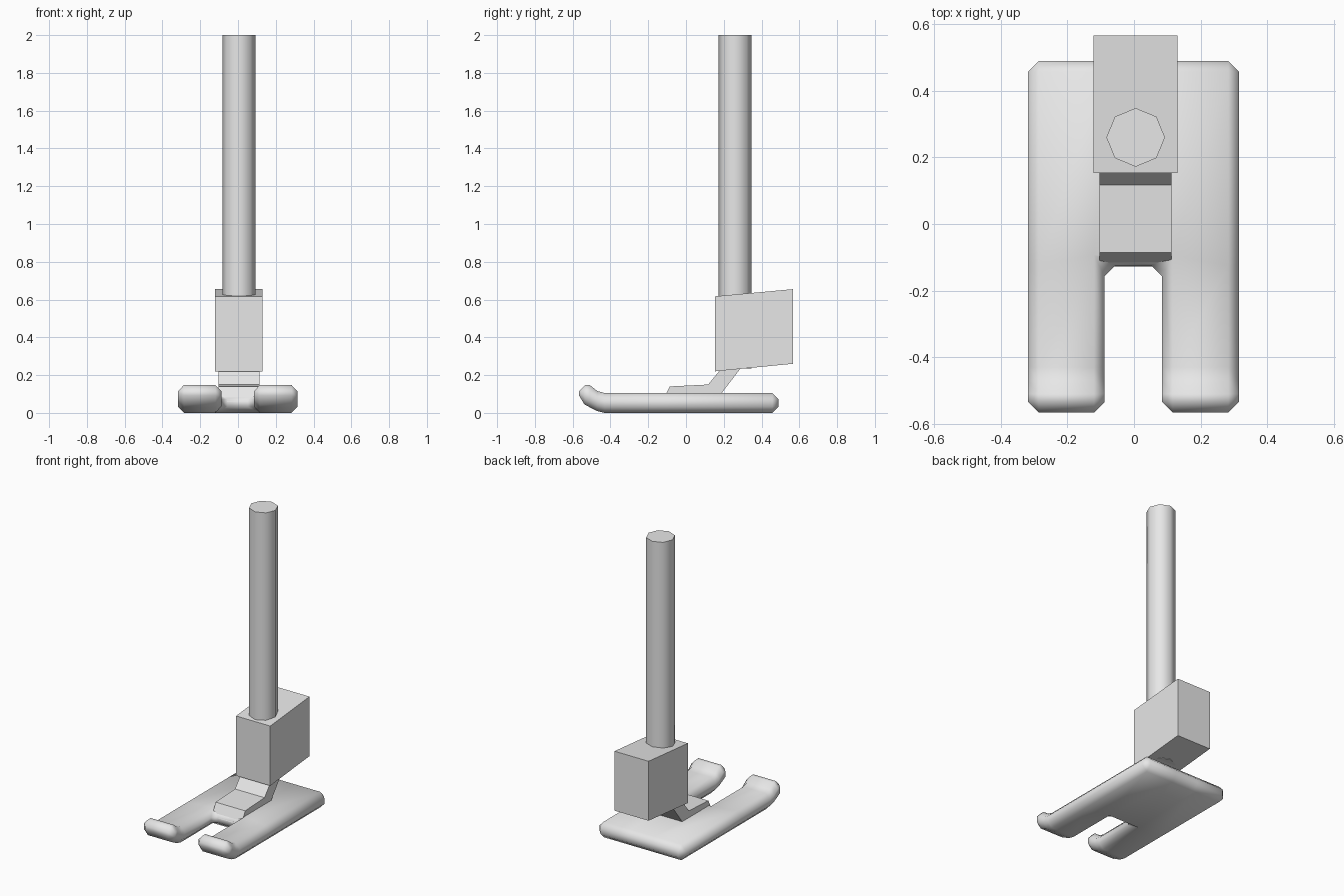
import bpy
import bmesh
from math import radians

cube = bpy.data.objects.get("Cube")
if cube:
    bpy.data.objects.remove(cube)

# One plain grey metal for everything
metal = bpy.data.materials.new("light_grey_metal")
metal.use_nodes = True
grey = (0.8, 0.8, 0.8, 1)
metal.diffuse_color = grey
metal.node_tree.nodes["Principled BSDF"].inputs["Base Color"].default_value = grey


def add_object(name, bm):
    bmesh.ops.recalc_face_normals(bm, faces=bm.faces)
    mesh = bpy.data.meshes.new(name)
    bm.to_mesh(mesh)
    bm.free()
    mesh.materials.append(metal)
    obj = bpy.data.objects.new(name, mesh)
    bpy.context.collection.objects.link(obj)
    return obj


def smooth(obj, angle):
    bpy.ops.object.select_all(action="DESELECT")
    obj.select_set(True)
    bpy.context.view_layer.objects.active = obj
    bpy.ops.object.shade_smooth_by_angle(angle=radians(angle))


def side_prism(name, profile, x0, x1):
    """Extrude a (y, z) side profile from x0 to x1."""
    bm = bmesh.new()
    face = bm.faces.new([bm.verts.new((x0, y, z)) for y, z in profile])
    geom = bmesh.ops.extrude_face_region(bm, geom=[face])["geom"]
    verts = [g for g in geom if isinstance(g, bmesh.types.BMVert)]
    bmesh.ops.translate(bm, verts=verts, vec=(x1 - x0, 0, 0))
    return add_object(name, bm)


# Forked sole: flat plate with two upturned toes, rounded along every rim
xs = [-0.318, -0.088, 0.084, 0.315]
stations = [  # y, bottom z, top z
    (-0.566, 0.06, 0.148),
    (-0.51, 0.03, 0.148),
    (-0.47, 0.01, 0.116),
    (-0.43, 0.0, 0.105),
    (-0.125, 0.0, 0.105),
    (0.489, 0.0, 0.105),
]
bm = bmesh.new()
grid = [[bm.verts.new((x, y, low)) for x in xs] for y, low, _ in stations]
for j in range(len(stations) - 1):
    for i in range(3):
        if i == 1 and j < 4:
            continue  # open slot between the toes
        bm.faces.new((grid[j][i], grid[j][i + 1], grid[j + 1][i + 1], grid[j + 1][i]))
geom = bmesh.ops.extrude_face_region(bm, geom=bm.faces[:])["geom"]
for v in geom:
    if isinstance(v, bmesh.types.BMVert):
        v.co.z = min(stations, key=lambda s: abs(s[0] - v.co.y))[2]
loose = [v for v in bm.verts if not v.link_faces]
bmesh.ops.delete(bm, geom=loose, context="VERTS")
sole = add_object("sole", bm)
bevel = sole.modifiers.new("rounded_rim", "BEVEL")
bevel.width = 0.032
bevel.segments = 1
bevel.limit_method = "ANGLE"
bevel.angle_limit = radians(50)
bevel.use_clamp_overlap = False
bpy.context.view_layer.objects.active = sole
sole.select_set(True)
bpy.ops.object.modifier_apply(modifier=bevel.name)
smooth(sole, 89)

# Bent ankle strap joining sole and clamp
side_prism("ankle_bracket", [
    (-0.127, 0.06), (-0.086, 0.14), (0.117, 0.15), (0.2, 0.25),
    (0.3, 0.25), (0.185, 0.1), (0.16, 0.06)], -0.104, 0.113)

# Slanted clamp block
side_prism("clamp_block", [
    (0.153, 0.22), (0.153, 0.617), (0.566, 0.655), (0.566, 0.26)], -0.121, 0.13)

# Eight-sided presser bar passing through the block
bottom, top = 0.235, 2.0
bm = bmesh.new()
bmesh.ops.create_cone(bm, cap_ends=True, segments=8, radius1=0.088,
                      radius2=0.088, depth=top - bottom)
bmesh.ops.translate(bm, verts=bm.verts, vec=(0.005, 0.26, (top + bottom) / 2))
bar = add_object("upright_bar", bm)
smooth(bar, 60)
